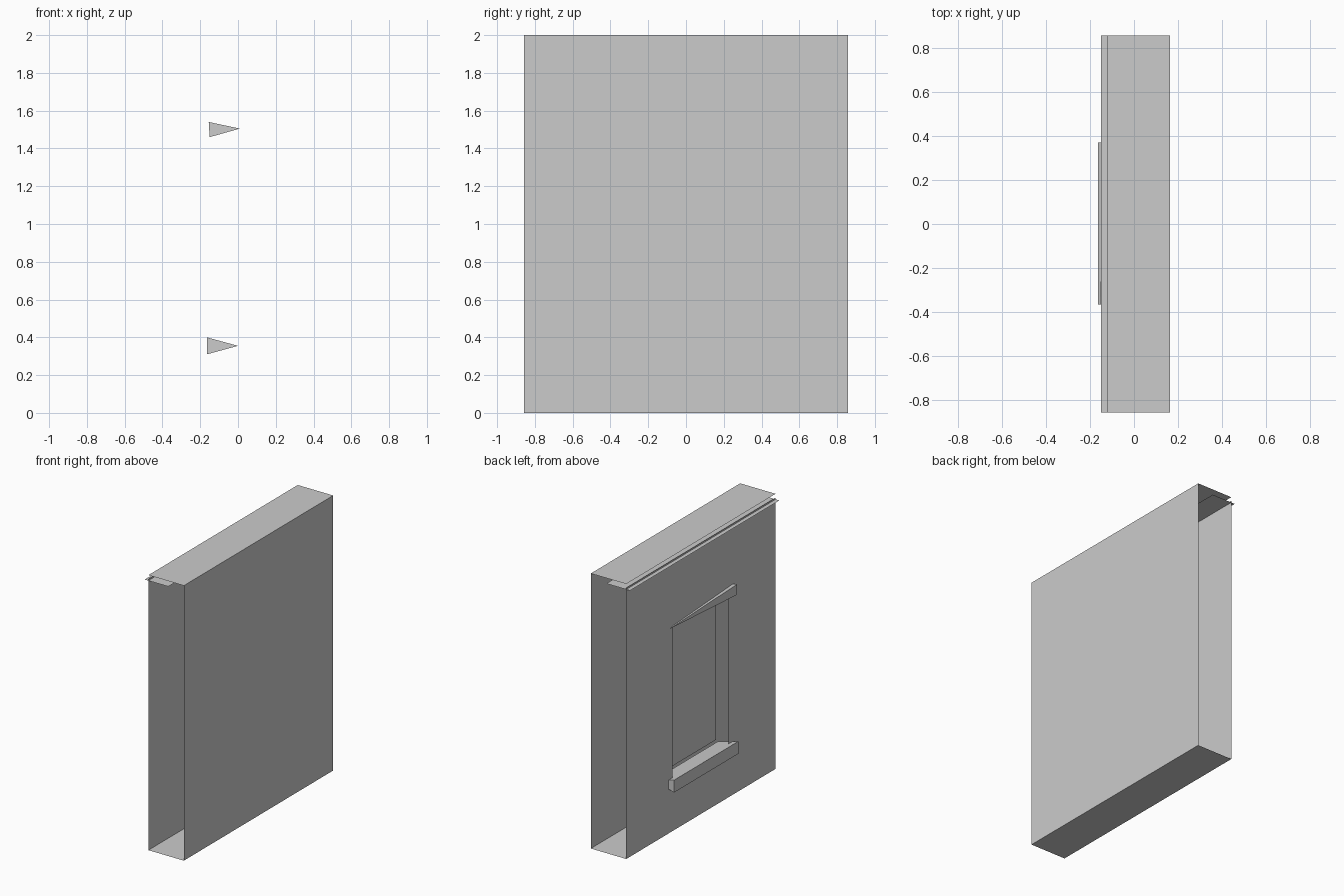
import bpy

if "Cube" in bpy.data.objects:
    bpy.data.objects.remove(bpy.data.objects["Cube"])

Y = 0.858            # half length of the wall section
XB, XF = 0.165, -0.12  # plain side and window side
Z_TOP = 2.0


def mesh_object(name, verts, faces):
    me = bpy.data.meshes.new(name)
    me.from_pydata(verts, [], faces)
    me.update()
    ob = bpy.data.objects.new(name, me)
    bpy.context.collection.objects.link(ob)
    return ob


def flat_x(name, x, y0, y1, z0, z1):
    """Upright sheet facing along x."""
    return mesh_object(name, [(x, y0, z0), (x, y1, z0), (x, y1, z1), (x, y0, z1)], [(0, 1, 2, 3)])


def flat_z(name, x0, x1, z):
    """Level sheet running the full length."""
    return mesh_object(name, [(x0, -Y, z), (x1, -Y, z), (x1, Y, z), (x0, Y, z)], [(0, 1, 2, 3)])


# Open-ended shell: plain side, base and cap
flat_x("plain_wall", XB, -Y, Y, 0, Z_TOP)
flat_z("base", XF, XB, 0).data.flip_normals()
flat_z("cap", XF, XB, Z_TOP)

# Ledge just below the cap
flat_z("ledge", -0.15, 0.04, 1.96)

# Window side: sheet with a rectangular opening
y0, y1, z0, z1 = -0.317, 0.328, 0.36, 1.49
zt = 1.972
outer = [(-Y, 0), (Y, 0), (Y, zt), (-Y, zt)]
inner = [(y0, z0), (y1, z0), (y1, z1), (y0, z1)]
mesh_object("window_wall", [(XF, y, z) for y, z in outer + inner],
            [(4 + i, 4 + (i + 1) % 4, (i + 1) % 4, i) for i in range(4)])

# Recessed pane
flat_x("pane", -0.03, -0.30, 0.31, 0.40, 1.50).data.flip_normals()

# Sill: wedge-shaped bar
sill = [(-0.165, 0.31), (-0.165, 0.40), (0.0, 0.355)]
mesh_object("sill", [(x, y, z) for y in (-0.366, 0.372) for x, z in sill],
            [(0, 1, 2), (5, 4, 3), (0, 3, 4, 1), (1, 4, 5, 2), (2, 5, 3, 0)])

# Lintel: wedge tapering to a point at one end
mesh_object("lintel",
            [(-0.15, -0.366, 1.46), (-0.155, -0.366, 1.54), (0.01, -0.366, 1.505), (-0.13, 0.37, 1.49)],
            [(0, 1, 2), (0, 3, 1), (1, 3, 2), (2, 3, 0)])
